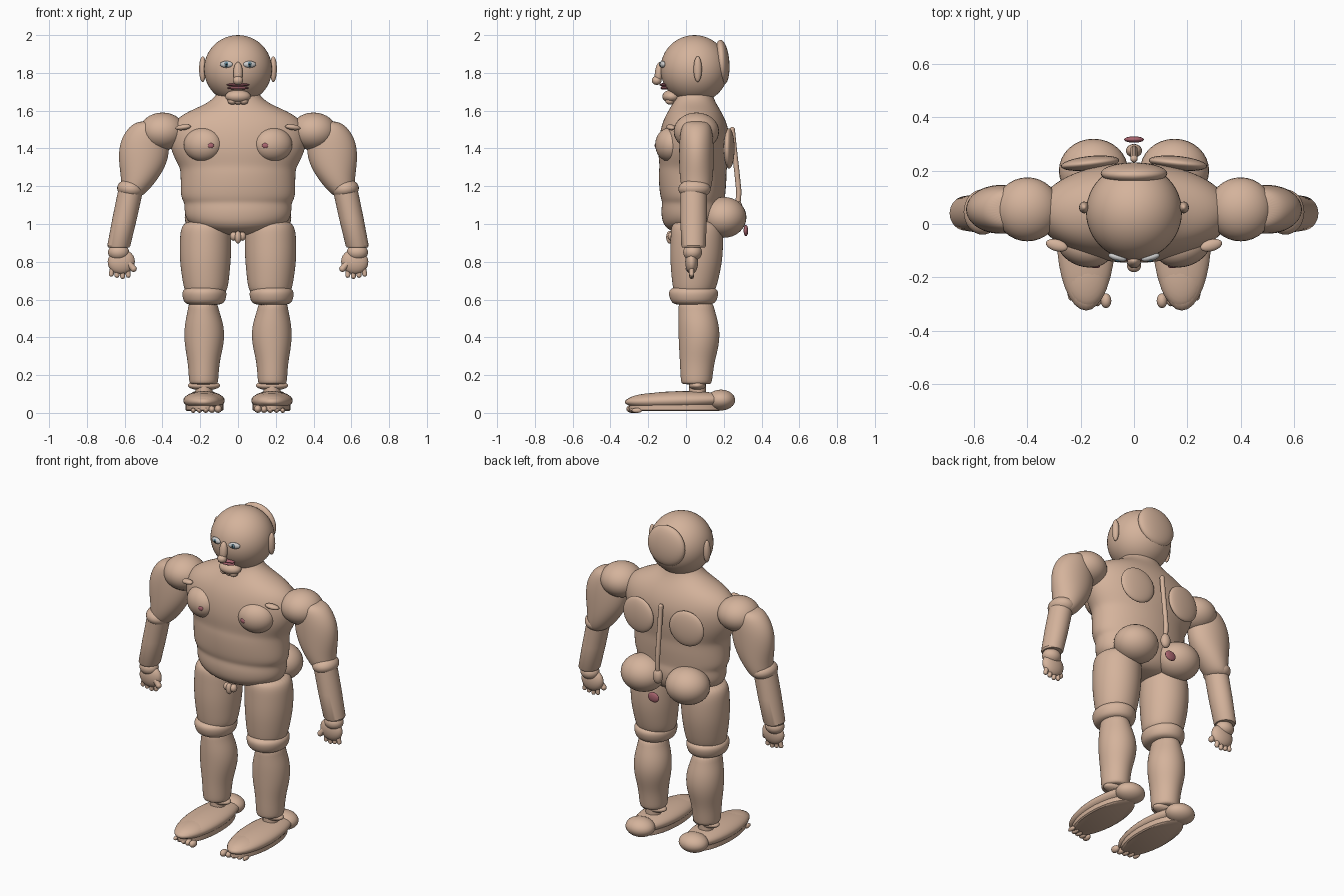
import bpy, bmesh, math
from mathutils import Vector, Matrix, Euler


def material(name, rgb):
    m = bpy.data.materials.new(name)
    m.diffuse_color = (*rgb, 1)
    return m


SKIN = material("skin", (0.66, 0.45, 0.33))
ROSE = material("rose", (0.40, 0.13, 0.16))
WHITE = material("eye_white", (0.85, 0.85, 0.85))
IRIS = material("iris_blue", (0.12, 0.25, 0.33))
DARK = material("pupil_black", (0.01, 0.01, 0.01))


def finish(name, bm, mat):
    bmesh.ops.recalc_face_normals(bm, faces=bm.faces)
    me = bpy.data.meshes.new(name)
    for f in bm.faces:
        f.smooth = True
    bm.to_mesh(me)
    bm.free()
    me.materials.append(mat)
    ob = bpy.data.objects.new(name, me)
    bpy.context.collection.objects.link(ob)
    return ob


def blob(name, loc, rad, rot=(0, 0, 0), mat=SKIN, seg=32):
    """Ellipsoid with radii rad, rotation in degrees."""
    bm = bmesh.new()
    m = (Matrix.Translation(loc) @ Euler([math.radians(a) for a in rot]).to_matrix().to_4x4()
         @ Matrix.Diagonal((*rad, 1)))
    bmesh.ops.create_uvsphere(bm, u_segments=seg, v_segments=seg // 2, radius=1, matrix=m)
    return finish(name, bm, mat)


def loft(name, rings, mat=SKIN, seg=32, subdiv=2):
    """Skin over horizontal ellipses (x, y, z, rx, ry)."""
    bm = bmesh.new()
    loops = []
    for x, y, z, rx, ry in rings:
        loops.append([bm.verts.new((x + rx * math.cos(t), y + ry * math.sin(t), z))
                      for t in (2 * math.pi * i / seg for i in range(seg))])
    for a, b in zip(loops, loops[1:]):
        for i in range(seg):
            j = (i + 1) % seg
            bm.faces.new((a[i], a[j], b[j], b[i]))
    bm.faces.new(loops[0])
    bm.faces.new(loops[-1])
    ob = finish(name, bm, mat)
    if subdiv:
        md = ob.modifiers.new("smooth", 'SUBSURF')
        md.levels = md.render_levels = subdiv
    return ob


def rod(name, pts, r, mat=SKIN):
    """Round rod through points with ball ends."""
    cu = bpy.data.curves.new(name, 'CURVE')
    cu.dimensions = '3D'
    cu.bevel_depth = r
    cu.bevel_resolution = 4
    cu.use_fill_caps = True
    sp = cu.splines.new('POLY')
    sp.points.add(len(pts) - 1)
    for p, c in zip(sp.points, pts):
        p.co = (*c, 1)
    cu.materials.append(mat)
    ob = bpy.data.objects.new(name, cu)
    bpy.context.collection.objects.link(ob)
    for i in (0, -1):
        blob(name + "_end", pts[i], (r, r, r), mat=mat, seg=16)
    return ob


# Torso
loft("torso", [
    (0, 0.06, 0.94, 0.05, 0.05), (0, 0.05, 0.95, 0.15, 0.11), (0, 0.04, 0.985, 0.24, 0.155),
    (0, 0.04, 1.03, 0.28, 0.17), (0, 0.04, 1.08, 0.285, 0.172), (0, 0.04, 1.115, 0.285, 0.165),
    (0, 0.035, 1.14, 0.305, 0.172), (0, 0.035, 1.22, 0.305, 0.18), (0, 0.035, 1.28, 0.305, 0.18),
    (0, 0.04, 1.31, 0.315, 0.18), (0, 0.04, 1.38, 0.355, 0.19), (0, 0.045, 1.47, 0.37, 0.188),
    (0, 0.045, 1.54, 0.345, 0.17), (0, 0.045, 1.59, 0.28, 0.145), (0, 0.045, 1.63, 0.18, 0.12),
    (0, 0.045, 1.67, 0.12, 0.1), (0, 0.045, 1.72, 0.1, 0.09)])

# Head and face
blob("head", (0, 0.045, 1.82), (0.18, 0.18, 0.18), seg=48)
blob("back_of_head", (0, 0.19, 1.855), (0.125, 0.04, 0.12), (4, 0, 0))
blob("nose_bridge", (0, -0.143, 1.80), (0.025, 0.022, 0.058), (-6, 0, 0))
blob("nose_tip", (0, -0.155, 1.76), (0.027, 0.026, 0.024))
blob("upper_lip", (0, -0.118, 1.737), (0.06, 0.022, 0.009), mat=ROSE)
blob("lower_lip", (0, -0.114, 1.720), (0.056, 0.022, 0.009), mat=ROSE)
blob("chin", (0, -0.075, 1.675), (0.068, 0.05, 0.036))
for k in (-1, 0, 1):
    blob("chin_tip", (0.03 * k, -0.085, 1.65), (0.025, 0.025, 0.018), seg=16)

# Spine and tailbone
rod("spine", [(0, 0.245, 1.50), (0, 0.255, 1.40), (0, 0.27, 1.27), (0, 0.28, 1.17), (0, 0.275, 1.11)], 0.014)
blob("tailbone", (0, 0.275, 1.08), (0.03, 0.025, 0.045))
blob("tailbone_tip", (0, 0.317, 0.965), (0.037, 0.012, 0.03), mat=ROSE)

# Groin
blob("groin", (0, -0.085, 0.93), (0.018, 0.02, 0.034))

for s in (-1, 1):
    def P(x, y, z):
        return (s * x, y, z)

    blob("ear", P(0.187, 0.062, 1.82), (0.019, 0.022, 0.068))
    blob("eye", P(0.062, -0.125, 1.845), (0.035, 0.014, 0.018), (0, 0, s * 15), WHITE)
    blob("iris", P(0.06, -0.136, 1.845), (0.012, 0.006, 0.013), mat=IRIS, seg=16)
    blob("pupil", P(0.06, -0.140, 1.845), (0.006, 0.004, 0.006), mat=DARK, seg=12)
    blob("groin_side", P(0.022, -0.075, 0.935), (0.021, 0.022, 0.024), seg=16)

    # Chest, back and seat
    blob("chest_muscle", P(0.185, -0.085, 1.42), (0.105, 0.075, 0.09), (0, 0, s * 18))
    blob("chest_point", P(0.145, -0.158, 1.415), (0.018, 0.008, 0.014), mat=ROSE, seg=16)
    blob("collarbone", P(0.29, -0.08, 1.512), (0.042, 0.022, 0.015), (0, s * 8, s * 15))
    blob("shoulder_blade", P(0.165, 0.228, 1.40), (0.11, 0.027, 0.107), (0, 0, -s * 6))
    blob("buttock", P(0.152, 0.2, 1.035), (0.13, 0.12, 0.108))

    # Arm
    blob("shoulder", P(0.40, 0.055, 1.49), (0.122, 0.12, 0.10))
    loft("upper_arm", [P(x, 0.055, z) + (rx, ry) for x, z, rx, ry in (
        (0.47, 1.545, 0.04, 0.04), (0.478, 1.53, 0.085, 0.075), (0.488, 1.47, 0.122, 0.088),
        (0.497, 1.40, 0.135, 0.092), (0.503, 1.32, 0.128, 0.092), (0.52, 1.24, 0.098, 0.088),
        (0.55, 1.17, 0.07, 0.075), (0.56, 1.14, 0.04, 0.05))])
    blob("elbow", P(0.568, 0.045, 1.185), (0.072, 0.085, 0.052), (0, s * -8, 0))
    loft("forearm", [P(0.568, 0.04, 1.18) + (0.066, 0.07), P(0.60, 0.04, 1.03) + (0.065, 0.07),
                     P(0.631, 0.04, 0.885) + (0.061, 0.065), P(0.632, 0.04, 0.875) + (0.055, 0.06)], subdiv=0)
    blob("wrist", P(0.632, 0.035, 0.85), (0.056, 0.05, 0.045))
    blob("palm", P(0.618, 0.03, 0.80), (0.072, 0.034, 0.066), (0, s * 8, 0))
    for i in range(4):
        x = 0.585 + 0.026 * i
        rod("finger", [P(x, 0.03, 0.775), P(x + 0.004 * (i - 1), 0.03, 0.722 + 0.006 * abs(i - 1))], 0.013)
    rod("thumb", [P(0.585, 0.02, 0.80), P(0.553, 0.015, 0.763)], 0.017)

    # Leg
    loft("thigh", [P(x, y, z) + (rx, ry) for x, y, z, rx, ry in (
        (0.165, 0.055, 1.02, 0.10, 0.11), (0.168, 0.055, 0.99, 0.132, 0.135),
        (0.172, 0.058, 0.93, 0.137, 0.14), (0.173, 0.055, 0.82, 0.137, 0.14),
        (0.172, 0.05, 0.73, 0.127, 0.128), (0.17, 0.045, 0.66, 0.117, 0.115),
        (0.172, 0.04, 0.62, 0.10, 0.10))])
    loft("knee", [P(x, 0.04, z) + (rx, ry) for x, z, rx, ry in (
        (0.178, 0.57, 0.07, 0.08), (0.178, 0.58, 0.105, 0.115), (0.178, 0.61, 0.116, 0.128),
        (0.178, 0.64, 0.119, 0.133), (0.178, 0.66, 0.105, 0.12), (0.178, 0.67, 0.07, 0.08))])
    loft("calf", [P(x, y, z) + (rx, ry) for x, y, z, rx, ry in (
        (0.186, 0.05, 0.60, 0.075, 0.09), (0.184, 0.055, 0.55, 0.08, 0.095),
        (0.18, 0.065, 0.48, 0.101, 0.107), (0.178, 0.07, 0.41, 0.108, 0.11),
        (0.18, 0.067, 0.34, 0.10, 0.104), (0.182, 0.058, 0.26, 0.082, 0.09),
        (0.182, 0.055, 0.16, 0.078, 0.083), (0.182, 0.055, 0.15, 0.07, 0.075))])
    blob("ankle", P(0.18, 0.06, 0.145), (0.086, 0.045, 0.026))
    rod("ankle_joint", [P(0.18, 0.06, 0.19), P(0.18, 0.06, 0.10)], 0.045)

    # Foot
    blob("foot", P(0.18, -0.045, 0.065), (0.11, 0.28, 0.05), (1.5, 0, 0))
    blob("forefoot", P(0.178, -0.16, 0.06), (0.09, 0.155, 0.045))
    blob("heel", P(0.182, 0.185, 0.068), (0.088, 0.075, 0.055))
    loft("sole", [P(0.178, -0.055, z) + (rx, ry) for z, rx, ry in (
        (0.010, 0.092, 0.23), (0.016, 0.1, 0.245), (0.05, 0.1, 0.245))], subdiv=0)
    for i in range(5):
        r = 0.021 - 0.002 * i
        y = -0.288 + 0.007 * i
        blob("toe", P(0.105 + 0.033 * i, y, r), (r * 0.95, 0.028, r), seg=16)

# Keep hard rims crisp on the unsmoothed lofts
for ob in bpy.context.scene.objects:
    ob.select_set(ob.name.startswith(("forearm", "sole")))
    if ob.select_get():
        bpy.context.view_layer.objects.active = ob
bpy.ops.object.shade_smooth_by_angle()
